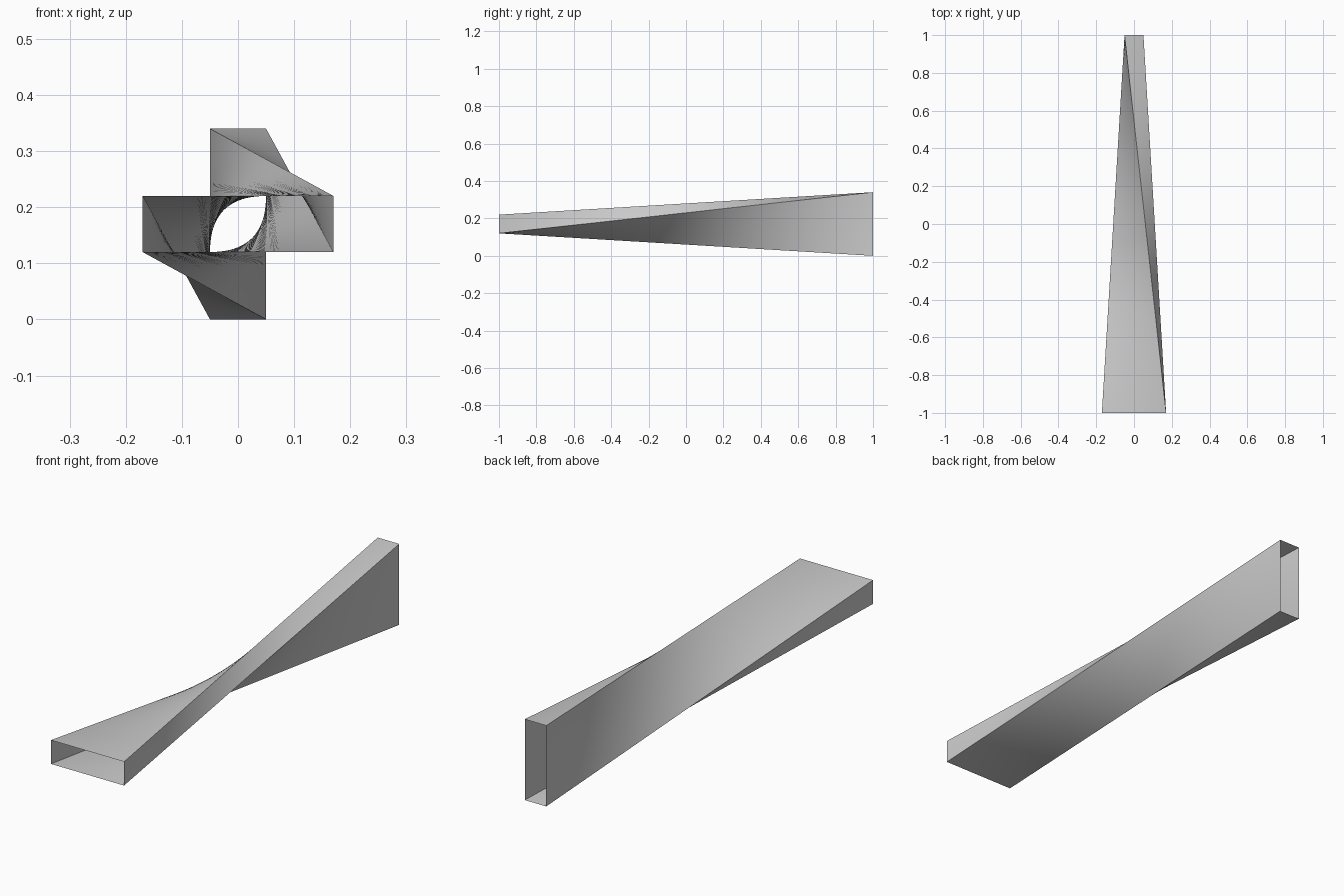
import bpy, bmesh
from mathutils import Vector

if "Cube" in bpy.data.objects:
    bpy.data.objects.remove(bpy.data.objects["Cube"])

LONG, SHORT, MID = 0.17, 0.05, 0.17   # half sizes of the section, axis height
ALONG, ACROSS = 64, 12                # steps along the tube and across each wall


def rectangle(half_x, half_z, y):
    """Corners counter-clockwise seen from the front, starting bottom left."""
    return [Vector((sx * half_x, y, MID + sz * half_z))
            for sx, sz in ((-1, -1), (1, -1), (1, 1), (-1, 1))]


def outline(corners):
    """Closed ring of points, each side evenly divided."""
    return [corners[i].lerp(corners[(i + 1) % 4], k / ACROSS)
            for i in range(4) for k in range(ACROSS)]


# Flat mouth at the front, upright mouth at the back, a quarter turn between
front = rectangle(LONG, SHORT, -1)
back = rectangle(SHORT, LONG, 1)
back = back[1:] + back[:1]
ring_a, ring_b = outline(front), outline(back)

# Straight rulings join the two mouths; both ends stay open
bm = bmesh.new()
rings = [[bm.verts.new(a.lerp(b, j / ALONG)) for a, b in zip(ring_a, ring_b)]
         for j in range(ALONG + 1)]
n = len(ring_a)
for low, high in zip(rings, rings[1:]):
    for i in range(n):
        k = (i + 1) % n
        bm.faces.new((low[i], high[i], high[k], low[k]))

mesh = bpy.data.meshes.new("twisted_tube")
bm.to_mesh(mesh)
bm.free()
tube = bpy.data.objects.new("twisted_tube", mesh)
bpy.context.collection.objects.link(tube)

# Plain grey finish
grey = bpy.data.materials.new("plain_grey")
grey.diffuse_color = (0.6, 0.6, 0.6, 1)
grey.use_nodes = True
grey.node_tree.nodes["Principled BSDF"].inputs["Base Color"].default_value = grey.diffuse_color
mesh.materials.append(grey)

# Smooth walls, sharp corner edges
bpy.context.view_layer.objects.active = tube
tube.select_set(True)
bpy.ops.object.shade_smooth_by_angle(angle=0.6)
